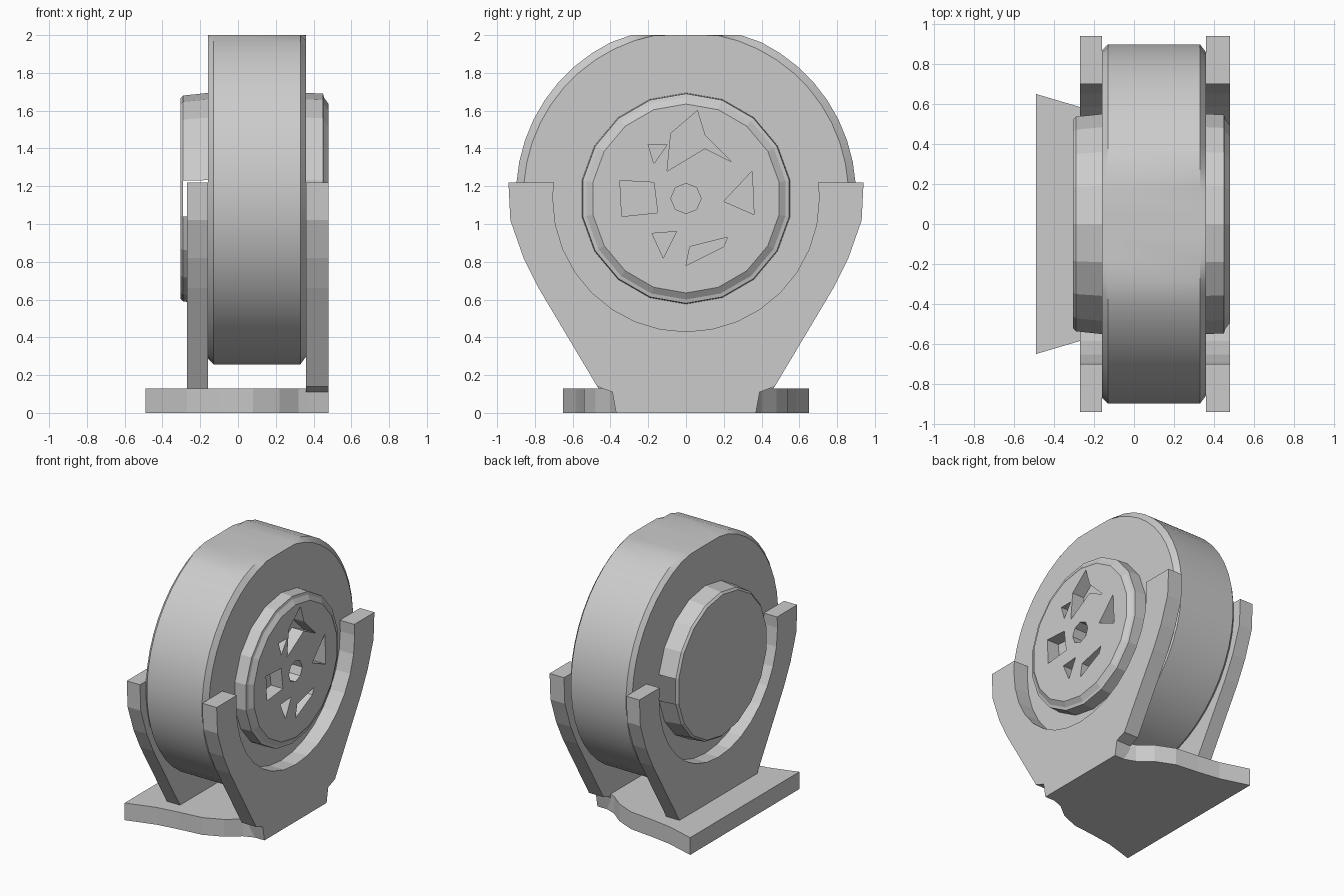
import bpy
import bmesh
from math import sin, cos, pi, radians

if "Cube" in bpy.data.objects:
    bpy.data.objects.remove(bpy.data.objects["Cube"])

grey = bpy.data.materials.new("plain grey")
grey.use_nodes = True
colour = (0.6, 0.6, 0.6, 1)
grey.diffuse_color = colour
grey.node_tree.nodes["Principled BSDF"].inputs["Base Color"].default_value = colour

AXLE = 1.155      # height of the wheel's axle
HUB = 1.135       # height of the hub covers' centre


def finish(name, bm, smooth=None):
    bmesh.ops.recalc_face_normals(bm, faces=bm.faces)
    mesh = bpy.data.meshes.new(name)
    bm.to_mesh(mesh)
    bm.free()
    mesh.materials.append(grey)
    obj = bpy.data.objects.new(name, mesh)
    bpy.context.collection.objects.link(obj)
    bpy.ops.object.select_all(action="DESELECT")
    obj.select_set(True)
    bpy.context.view_layer.objects.active = obj
    if smooth:
        bpy.ops.object.shade_smooth_by_angle(angle=radians(smooth))
    return obj


def add_prism(bm, points, lo, hi, place):
    """Extrude an outline between lo and hi; place maps (a, b, depth) to xyz."""
    low = [bm.verts.new(place(a, b, lo)) for a, b in points]
    high = [bm.verts.new(place(a, b, hi)) for a, b in points]
    bm.faces.new(low)
    bm.faces.new(high)
    n = len(points)
    for i in range(n):
        j = (i + 1) % n
        bm.faces.new((low[i], low[j], high[j], high[i]))


def sideways(y, z, x):
    return (x, y, z)


def upright(x, y, z):
    return (x, y, z)


def lathe(name, profile, sides, height, smooth=None, skip=None, top=None):
    """Turn (x, radius) points about the axle; skip drops some side faces."""
    bm = bmesh.new()
    rings = []
    for x, r in profile:
        ring = []
        for i in range(sides):
            a = 2 * pi * (i + 0.5) / sides
            z = height + r * sin(a)
            ring.append(bm.verts.new((x, r * cos(a), min(z, top or z))))
        rings.append(ring)
    bm.faces.new(rings[0])
    bm.faces.new(rings[-1])
    for k in range(len(rings) - 1):
        for i in range(sides):
            j = (i + 1) % sides
            bm.faces.new((rings[k][i], rings[k][j], rings[k + 1][j], rings[k + 1][i]))
    if skip:
        gone = [f for f in bm.faces if skip(f.calc_center_median())]
        bmesh.ops.delete(bm, geom=gone, context="FACES")
    return finish(name, bm, smooth)


# Thick wheel with bevelled rims and a flattened top
lathe("wheel", [(-0.16, 0.87), (-0.13, 0.9), (0.33, 0.9), (0.36, 0.86)],
      48, AXLE, smooth=30, top=2.0)

# Hub cover with a stepped, bevelled edge
cover = lathe("pierced_hub_cover",
              [(0.34, 0.56), (0.45, 0.555), (0.455, 0.535), (0.48, 0.5)], 18, HUB)

# Openings cut into the hub cover
openings = [
    [(-.35, 1.23), (-.17, 1.22), (-.15, 1.06), (-.34, 1.04)],
    [(-.2, 1.42), (-.1, 1.42), (-.17, 1.32)],
    [(-.08, 1.48), (.06, 1.6), (.1, 1.47), (.24, 1.33), (.1, 1.4), (-.1, 1.28)],
    [(.35, 1.28), (.2, 1.12), (.36, 1.05)],
    [(-.18, .95), (-.05, .96), (-.12, .82)],
    [(0, .78), (.02, .88), (.22, .93), (.2, .88)],
    [(.08 * cos(k * pi / 4), HUB + .08 * sin(k * pi / 4)) for k in range(8)],
]
bm = bmesh.new()
for outline in openings:
    add_prism(bm, outline, 0.38, 0.6, sideways)
cutter = finish("opening_cutter", bm)
cutter.hide_render = True
cut = cover.modifiers.new("openings", "BOOLEAN")
cut.operation = "DIFFERENCE"
cut.solver = "EXACT"
cut.object = cutter
bpy.context.view_layer.objects.active = cover
bpy.ops.object.modifier_apply(modifier=cut.name)
bpy.data.objects.remove(cutter)

# Plain hub cover on the other side, its wall open at axle height
lathe("plain_hub_disc", [(-0.305, 0.53), (-0.29, 0.545)], 18, HUB)
lathe("plain_hub_wall", [(-0.29, 0.545), (-0.15, 0.56)], 18, HUB,
      skip=lambda c: abs(c.z - HUB) < 0.17)


# Fork plates: curved cradle above a tapering foot
def fork(name, foot, lo, hi):
    half = [(0.94, 1.22), (0.93, 1.02), (0.86, 0.82), (0.78, 0.66)] + foot
    cradle = [(0.705 * cos(a), HUB + 0.705 * sin(a))
              for a in [pi + pi * k / 16 for k in range(17)]]
    outline = half + [(-y, z) for y, z in reversed(half)]
    outline += [(-0.7, 1.22)] + cradle + [(0.7, 1.22)]
    bm = bmesh.new()
    add_prism(bm, outline, lo, hi, sideways)
    finish(name, bm)


fork("tall_fork", [(0.47, 0.14), (0.39, 0.11), (0.37, 0)], 0.36, 0.48)
fork("short_fork", [(0.46, 0.125)], -0.27, -0.16)

# Base slab, wide at one end and waisted toward the tall fork
edge = [(-0.49, 0.65), (-0.27, 0.585), (-0.1, 0.56), (0.08, 0.54),
        (0.22, 0.48), (0.32, 0.4), (0.4, 0.37)]
bm = bmesh.new()
add_prism(bm, edge + [(x, -y) for x, y in reversed(edge)], 0, 0.13, upright)
finish("base", bm)
